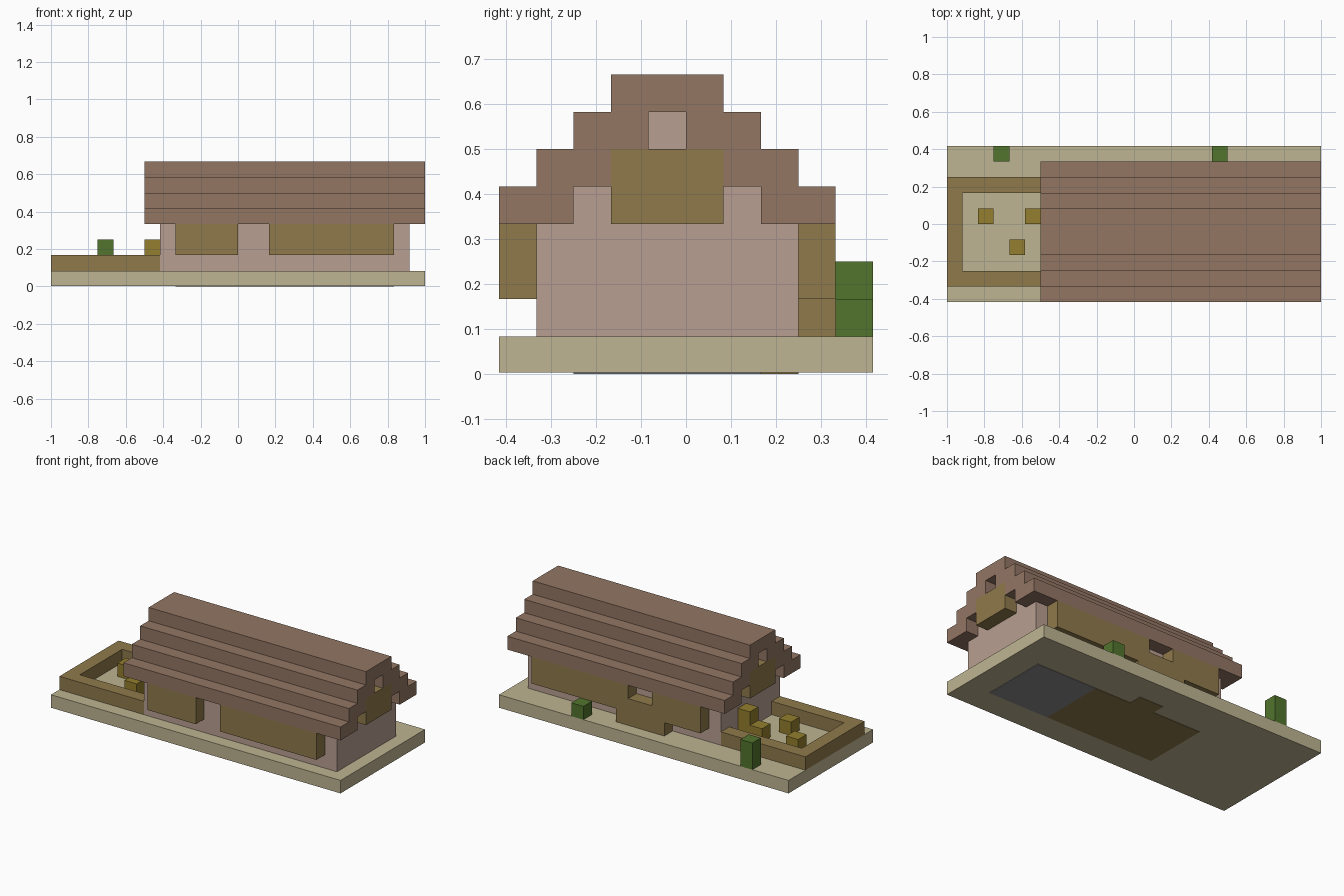
import bpy
import bmesh

U = 1 / 12  # one building block

old = bpy.data.objects.get("Cube")
if old:
    bpy.data.objects.remove(old, do_unlink=True)


def linear(c):
    c /= 255
    return c / 12.92 if c <= 0.04045 else ((c + 0.055) / 1.055) ** 2.4


def material(name, r, g, b):
    mat = bpy.data.materials.new(name)
    mat.use_nodes = True
    colour = (linear(r), linear(g), linear(b), 1)
    mat.diffuse_color = colour
    bsdf = mat.node_tree.nodes["Principled BSDF"]
    bsdf.inputs["Base Color"].default_value = colour
    bsdf.inputs["Roughness"].default_value = 0.9
    return mat


sand = material("sand", 191, 181, 146)
roof_brown = material("roof brown", 147, 118, 100)
plaster = material("pink plaster", 185, 159, 146)
wood = material("olive wood", 144, 122, 76)
straw = material("straw", 147, 126, 46)
leaf = material("leaf green", 82, 117, 46)
stone = material("grey stone", 140, 140, 140)


def blocks(name, mat, *boxes):
    """One object from boxes given as x, y and z ranges in blocks."""
    bm = bmesh.new()
    for ranges in boxes:
        verts = bmesh.ops.create_cube(bm, size=1)["verts"]
        for v in verts:
            v.co = [U * (lo + (hi - lo) * (c + 0.5))
                    for c, (lo, hi) in zip(v.co, ranges)]
    mesh = bpy.data.meshes.new(name)
    bm.to_mesh(mesh)
    bm.free()
    mesh.materials.append(mat)
    obj = bpy.data.objects.new(name, mesh)
    bpy.context.collection.objects.link(obj)
    return obj


# Ground slab, with the two room floors showing underneath
blocks("ground_slab", sand, ((-12, 12), (-5, 5), (0.03, 1)))
floor = (0, 0.05)
blocks("stone_floor", stone, ((5, 10), (-3, 2), floor))
blocks("wood_floor", wood, ((-4, 5), (-3, 2), floor), ((0, 2), (2, 3), floor))

# House walls and the stepped gable filling inside the roof
blocks("house_walls", plaster, ((-5, 11), (-4, 3), (1, 4)))
blocks("gable_walls", plaster,
       *[((-5, 11), (-3 + k, 2 - k), (4 + k, 5 + k)) for k in range(3)])

# Stepped roof: a pair of strips per layer, closed by the ridge
length = (-6, 12)
for k in range(3):
    blocks(f"roof_step_{k + 1}", roof_brown,
           (length, (-5 + k, -3 + k), (4 + k, 5 + k)),
           (length, (2 - k, 4 - k), (4 + k, 5 + k)))
blocks("roof_ridge", roof_brown, (length, (-2, 1), (7, 8)))

# Wooden bays on the gables, the front and the back
for name, x in (("left_gable_bay", 11), ("right_gable_bay", -6)):
    blocks(name, wood, ((x, x + 1), (-2, 1), (4, 6)))
blocks("front_bays", wood,
       ((-4, 0), (-5, -4), (2, 4)), ((2, 10), (-5, -4), (2, 4)))
back = (3, 4)
blocks("back_bay", wood,
       ((-4, 0), back, (2, 4)), ((2, 10), back, (2, 4)),
       ((0, 2), back, (2, 3)), ((-1, 3), back, (1, 2)))

# Garden wall and the bales inside it
blocks("garden_wall", wood,
       ((-12, -11), (-4, 3), (1, 2)),
       ((-11, -5), (-4, -3), (1, 2)),
       ((-11, -5), (2, 3), (1, 2)))
for i, (x, y, top) in enumerate([(-10, 0, 2), (-8, -2, 2), (-7, 0, 2), (-6, 0, 3)]):
    blocks(f"bale_{i + 1}", straw, ((x, x + 1), (y, y + 1), (1, top)))

# Shrubs along the back edge
blocks("tall_shrub", leaf, ((-9, -8), (4, 5), (1, 3)))
blocks("low_shrub", leaf, ((5, 6), (4, 5), (1, 2)))
